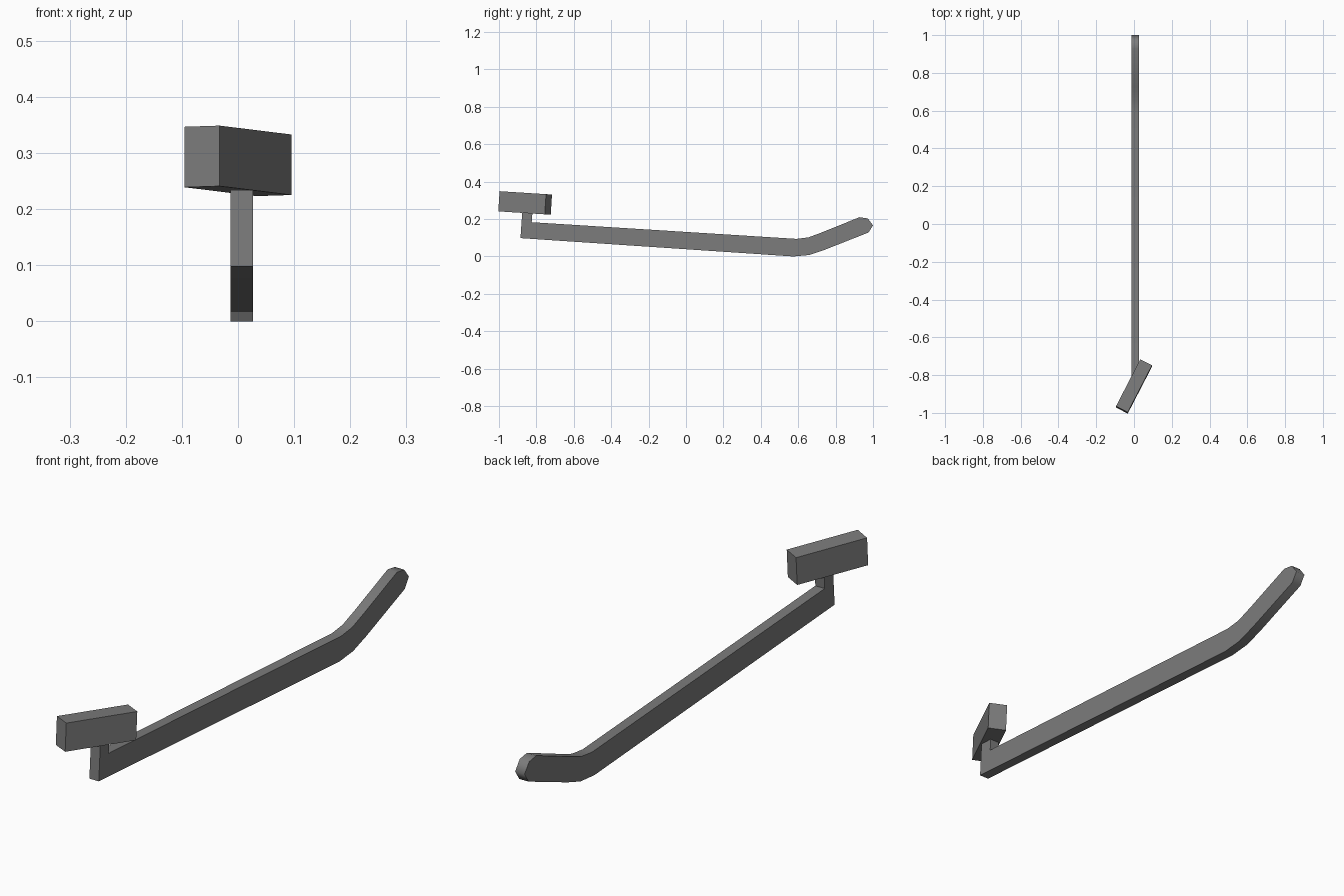
import bpy, bmesh, math
from mathutils import Matrix

cube = bpy.data.objects.get("Cube")
if cube:
    bpy.data.objects.remove(cube)

grey = bpy.data.materials.new("mid_grey")
grey.use_nodes = True
grey.diffuse_color = (0.2, 0.2, 0.2, 1)
grey.node_tree.nodes["Principled BSDF"].inputs["Base Color"].default_value = (0.2, 0.2, 0.2, 1)


def finish(name, bm):
    """Turn a bmesh into a named, coloured object."""
    bmesh.ops.recalc_face_normals(bm, faces=bm.faces)
    mesh = bpy.data.meshes.new(name)
    bm.to_mesh(mesh)
    bm.free()
    mesh.materials.append(grey)
    obj = bpy.data.objects.new(name, mesh)
    bpy.context.collection.objects.link(obj)
    return obj


# Arm: side outline (y, z) with upright post and bent, rounded tip
outline = [
    (-0.885, 0.098), (-0.874, 0.26), (-0.819, 0.26), (-0.825, 0.183),
    (0.59, 0.094), (0.655, 0.102), (0.725, 0.128), (0.928, 0.21),
    (0.972, 0.203), (1.0, 0.166), (0.976, 0.128),
    (0.74, 0.035), (0.66, 0.008), (0.575, 0.0),
]
left, right = 0.027, -0.013
bm = bmesh.new()
side = bm.faces.new([bm.verts.new((right, y, z)) for y, z in outline])
extruded = bmesh.ops.extrude_face_region(bm, geom=[side])["geom"]
bmesh.ops.translate(bm, vec=(left - right, 0, 0),
                    verts=[g for g in extruded if isinstance(g, bmesh.types.BMVert)])
if not side.is_valid or len([f for f in bm.faces if len(f.verts) == len(outline)]) < 2:
    bm.faces.new([v for v in bm.verts if v.co.x < 0])
arm = finish("arm", bm)

# Soft shading around the bend and tip, hard square edges
bpy.context.view_layer.objects.active = arm
arm.select_set(True)
bpy.ops.object.shade_smooth_by_angle(angle=math.radians(70))
arm.select_set(False)

# Head block: turned on the post and tilted with the arm
bm = bmesh.new()
bmesh.ops.create_cube(bm, size=1)
placement = (Matrix.Translation((0, -0.86, 0.286))
             @ Matrix.Rotation(math.radians(-3.65), 4, "X")
             @ Matrix.Rotation(math.radians(-27.3), 4, "Z")
             @ Matrix.Diagonal((0.07, 0.28, 0.108, 1)))
bmesh.ops.transform(bm, matrix=placement, verts=bm.verts)
finish("head_block", bm)
